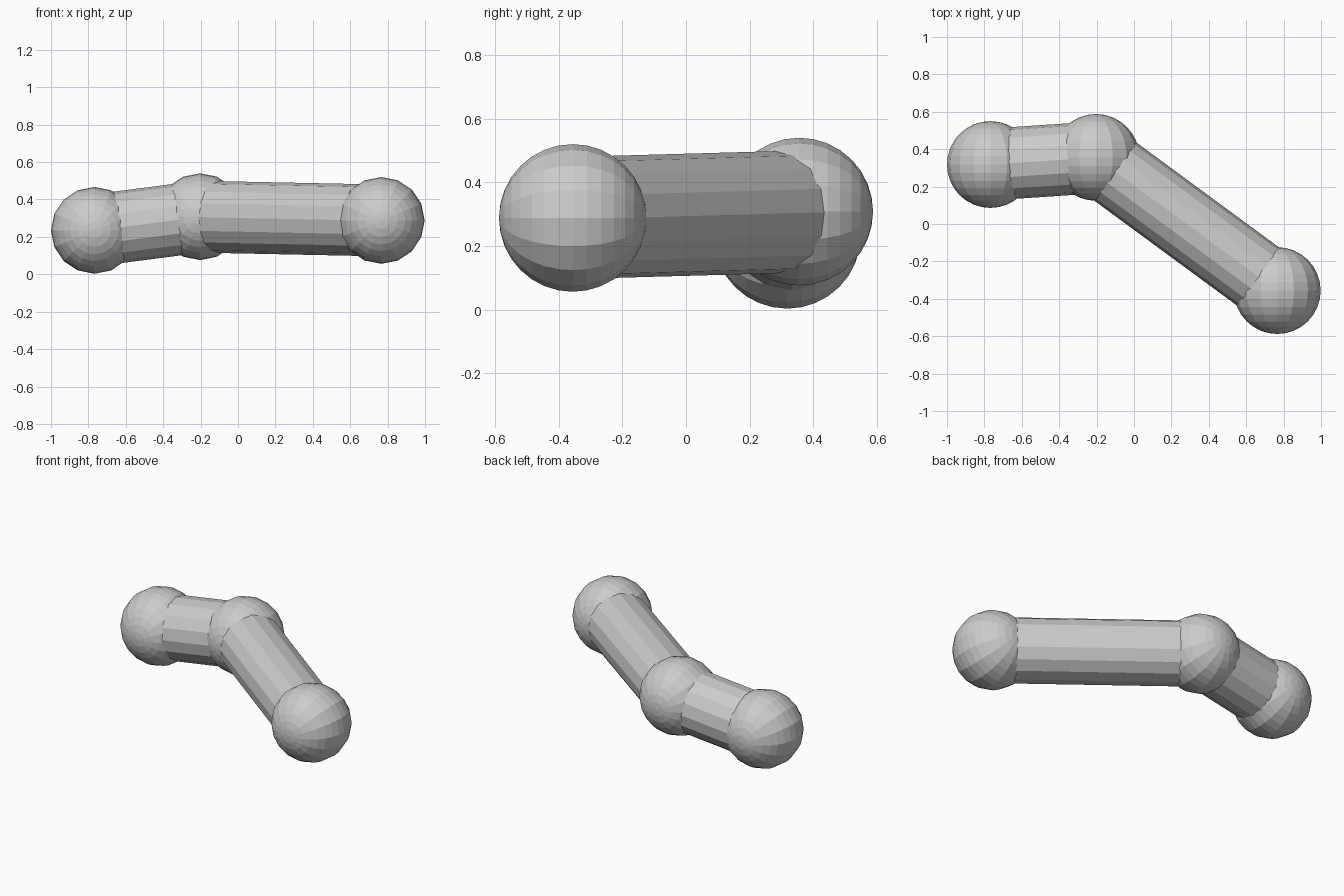
import bpy
from math import radians
from mathutils import Vector

if "Cube" in bpy.data.objects:
    bpy.data.objects.remove(bpy.data.objects["Cube"])

BALL_R, ROD_R = 0.232, 0.192
joints = {
    "left_ball": Vector((-0.768, 0.318, 0.235)),
    "middle_ball": Vector((-0.203, 0.356, 0.308)),
    "right_ball": Vector((0.766, -0.356, 0.288)),
}


def ball(name, centre):
    # Poles face front and back
    bpy.ops.mesh.primitive_uv_sphere_add(segments=16, ring_count=16, radius=BALL_R,
                                         location=centre, rotation=(radians(90), 0, 0))
    bpy.context.object.name = name


def rod(name, a, b):
    d = b - a
    bpy.ops.mesh.primitive_cylinder_add(vertices=16, radius=ROD_R, depth=d.length,
                                        location=(a + b) / 2)
    ob = bpy.context.object
    ob.name = name
    ob.rotation_euler = d.to_track_quat('Z', 'Y').to_euler()


# Ball joints
for name, centre in joints.items():
    ball(name, centre)

# Connecting rods between ball centres
rod("short_rod", joints["left_ball"], joints["middle_ball"])
rod("long_rod", joints["middle_ball"], joints["right_ball"])
